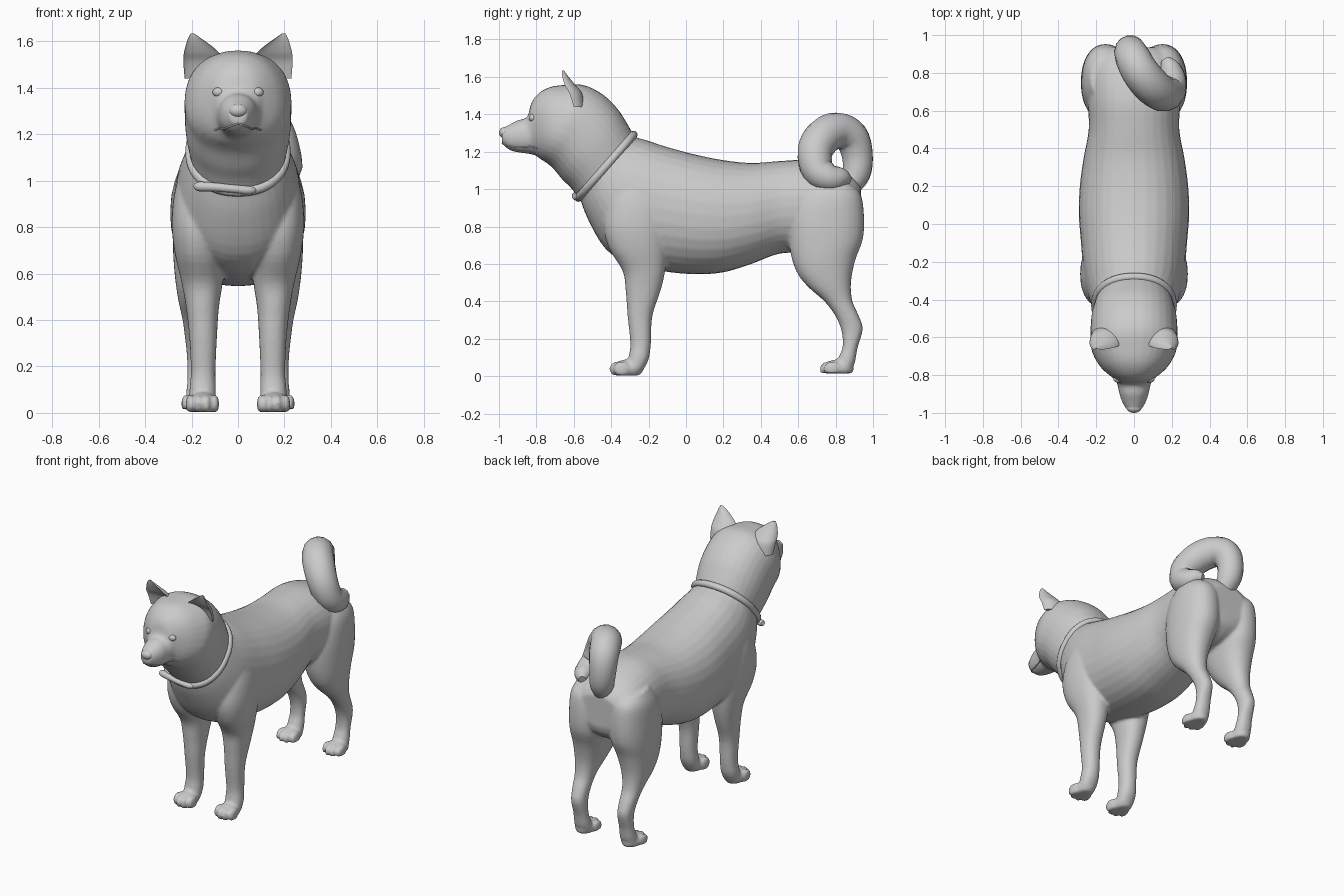
import bpy, bmesh, math
from mathutils import Vector, Matrix

if "Cube" in bpy.data.objects:
    bpy.data.objects.remove(bpy.data.objects["Cube"])

grey = bpy.data.materials.new("plain grey")
grey.diffuse_color = (0.6, 0.6, 0.6, 1)
grey.use_nodes = True
grey.node_tree.nodes["Principled BSDF"].inputs["Base Color"].default_value = grey.diffuse_color


def finish(name, me, angle=None):
    me.materials.clear()
    me.materials.append(grey)
    me.polygons.foreach_set("use_smooth", [True] * len(me.polygons))
    if angle:
        me.set_sharp_from_angle(angle=math.radians(angle))
    ob = bpy.data.objects.new(name, me)
    bpy.context.collection.objects.link(ob)
    return ob


def from_bm(name, bm, angle=None):
    bmesh.ops.recalc_face_normals(bm, faces=bm.faces)
    me = bpy.data.meshes.new(name)
    bm.to_mesh(me)
    bm.free()
    return finish(name, me, angle)


def evaluated(ob):
    deps = bpy.context.evaluated_depsgraph_get()
    return bpy.data.meshes.new_from_object(ob.evaluated_get(deps))


def spline(pts, n=4):
    """Catmull-Rom interpolation of rows of numbers."""
    out = []
    for i in range(len(pts) - 1):
        a, b, c, d = pts[max(i - 1, 0)], pts[i], pts[i + 1], pts[min(i + 2, len(pts) - 1)]
        for k in range(n):
            t = k / n
            out.append(tuple(0.5 * (2 * q + (r - p) * t + (2 * p - 5 * q + 4 * r - s) * t * t
                                    + (3 * q - p - 3 * r + s) * t ** 3)
                             for p, q, r, s in zip(a, b, c, d)))
    return out + [tuple(pts[-1])]


def power(v, e):
    return math.copysign(abs(v) ** (2 / e), v)


def loft(bm, rows, side=1, dish=1.0, e=2.2, n=32):
    """Skin rings; each row is (y1, z1, y2, z2, centre x, half width)."""
    rings = []
    for y1, z1, y2, z2, x, w in spline(rows):
        ring = []
        for k in range(n):
            t = 2 * math.pi * k / n
            c, s = power(math.cos(t), e), power(math.sin(t), e)
            if c < 0:
                c *= dish
            ring.append(bm.verts.new((side * (x + w * s), (y1 + y2) / 2 + (y1 - y2) / 2 * c,
                                      (z1 + z2) / 2 + (z1 - z2) / 2 * c)))
        rings.append(ring)
    for a, b in zip(rings, rings[1:]):
        for k in range(n):
            bm.faces.new((a[k], a[k - 1], b[k - 1], b[k]))
    bm.faces.new(rings[0])
    bm.faces.new(rings[-1])


def ball(bm, centre, radii, floor=None):
    m = Matrix.Translation(centre) @ Matrix.Diagonal((*radii, 1))
    res = bmesh.ops.create_uvsphere(bm, u_segments=20, v_segments=12, radius=1, matrix=m)
    if floor is not None:
        for v in res["verts"]:
            v.co.z = max(v.co.z, floor)


def tube(name, pts, cyclic=False, res=4):
    """Round tube through (x, y, z, radius) points."""
    cu = bpy.data.curves.new(name, "CURVE")
    cu.dimensions = "3D"
    cu.bevel_depth = 1.0
    cu.bevel_resolution = res
    cu.use_fill_caps = not cyclic
    sp = cu.splines.new("POLY")
    sp.points.add(len(pts) - 1)
    for p, (x, y, z, r) in zip(sp.points, pts):
        p.co = (x, y, z, 1)
        p.radius = r
    sp.use_cyclic_u = cyclic
    tmp = bpy.data.objects.new(name + " path", cu)
    bpy.context.collection.objects.link(tmp)
    me = evaluated(tmp)
    bpy.data.objects.remove(tmp)
    return finish(name, me)


# Torso, neck and head: top point, bottom point, centre x, half width
TRUNK = [
    (.935, 1.01, .935, .80, 0, .14), (.895, 1.06, .91, .74, 0, .205),
    (.80, 1.118, .82, .68, 0, .245), (.65, 1.155, .65, .66, 0, .245),
    (.50, 1.15, .50, .655, 0, .24), (.35, 1.14, .35, .60, 0, .267),
    (.20, 1.155, .20, .555, 0, .287), (.05, 1.185, .05, .545, 0, .292),
    (-.10, 1.225, -.12, .56, 0, .28), (-.20, 1.258, -.30, .60, 0, .268),
    (-.25, 1.272, -.43, .68, 0, .253), (-.275, 1.28, -.525, .84, 0, .228),
    (-.29, 1.295, -.57, .96, 0, .205)]
HEAD = [
    (-.275, 1.28, -.55, .92, 0, .20), (-.32, 1.36, -.61, 1.0, 0, .218),
    (-.37, 1.435, -.66, 1.05, 0, .228), (-.45, 1.51, -.71, 1.11, 0, .23),
    (-.55, 1.557, -.745, 1.14, 0, .228), (-.65, 1.557, -.77, 1.155, 0, .204),
    (-.73, 1.545, -.79, 1.17, 0, .172), (-.79, 1.51, -.805, 1.18, 0, .134),
    (-.827, 1.46, -.82, 1.185, 0, .102), (-.85, 1.385, -.85, 1.19, 0, .088),
    (-.90, 1.368, -.90, 1.197, 0, .077), (-.95, 1.342, -.945, 1.21, 0, .06),
    (-.985, 1.325, -.985, 1.245, 0, .037)]
# Legs: front point, back point, centre x, half width
FRONT_LEG = [
    (-.36, 1.06, -.15, 1.06, .17, .075), (-.42, .93, -.10, .93, .17, .107),
    (-.44, .80, -.09, .80, .171, .114), (-.41, .68, -.10, .68, .167, .104),
    (-.338, .56, -.11, .57, .155, .089), (-.322, .45, -.135, .46, .153, .071),
    (-.312, .32, -.18, .32, .15, .059), (-.298, .18, -.188, .17, .15, .053),
    (-.305, .11, -.20, .09, .152, .057), (-.32, .05, -.23, .03, .153, .055)]
HIND_LEG = [
    (.66, 1.05, .88, 1.03, .14, .09), (.59, .95, .935, .97, .15, .118),
    (.55, .82, .952, .85, .15, .13), (.555, .68, .945, .73, .153, .127),
    (.59, .56, .905, .62, .164, .108), (.65, .48, .882, .50, .174, .084),
    (.74, .40, .89, .40, .177, .062), (.80, .32, .925, .32, .175, .053),
    (.832, .24, .945, .25, .172, .048), (.838, .16, .917, .15, .17, .048),
    (.82, .11, .905, .08, .17, .052), (.80, .06, .89, .04, .17, .055)]

bm = bmesh.new()
loft(bm, TRUNK)
loft(bm, HEAD)
for side in (-1, 1):
    loft(bm, FRONT_LEG, side)
    loft(bm, HIND_LEG, side)
    # Paws: a pad and four toes
    for x, y, floor in ((.153, -.31, .003), (.172, .815, .015)):
        ball(bm, (side * x, y, .04), (.062, .083, .05), floor)
        for off, back in ((-.053, .022), (-.018, 0), (.018, 0), (.053, .022)):
            ball(bm, (side * (x + off), y - .055 + back, .038), (.019, .046, .042), floor)
body = from_bm("body", bm)
rem = body.modifiers.new("blend", "REMESH")
rem.mode = "VOXEL"
rem.voxel_size = 0.01
smo = body.modifiers.new("soften", "SMOOTH")
smo.factor = 0.5
smo.iterations = 4
skin = evaluated(body)
bpy.data.objects.remove(body)
body = finish("body", skin)
bpy.context.view_layer.update()

# Ears: dished cones, open to the front
EAR = [
    (-.54, 1.44, -.66, 1.44, .148, .082), (-.555, 1.51, -.69, 1.51, .151, .084),
    (-.585, 1.55, -.705, 1.55, .157, .076), (-.615, 1.585, -.70, 1.585, .172, .052),
    (-.637, 1.613, -.69, 1.613, .187, .028), (-.652, 1.633, -.674, 1.633, .196, .008)]
for side, word in ((-1, "right"), (1, "left")):
    bm = bmesh.new()
    loft(bm, EAR, side, dish=-0.3, e=2.0)
    from_bm(word + "_ear", bm, 50)
    # Eyes, set on the face surface
    hit, loc, nor, idx = body.ray_cast(Vector((side * .088, -2, 1.383)), Vector((0, 1, 0)))
    if not hit:
        loc = Vector((side * .088, -.81, 1.383))
    bm = bmesh.new()
    ball(bm, loc - nor * .010, (.027, .020, .021))
    from_bm(word + "_eye", bm)

# Nose
bm = bmesh.new()
ball(bm, (0, -.972, 1.302), (.04, .028, .029))
from_bm("nose", bm)

# Mouth line, laid on the muzzle
half = [(.09, -.775, 1.228), (.085, -.84, 1.218), (.068, -.90, 1.215), (.045, -.95, 1.228)]
lips = [(-x, y, z) for x, y, z in half] + [(0, -.99, 1.24)] + half[::-1]
line = []
for p in spline(lips):
    hit, loc, nor, idx = body.closest_point_on_mesh(Vector(p))
    line.append((*(loc if hit else p), .004))
tube("mouth", line, res=2)

# Collar: tilted ring around the neck
ring = []
for k in range(64):
    t = 2 * math.pi * k / 64
    c, s = power(math.cos(t), 2.2), power(math.sin(t), 2.2)
    ring.append((.205 * s, -.428 + .147 * c, 1.122 + .168 * c, .022))
tube("collar", ring, cyclic=True)

# Strap end hanging at the front of the collar
tube("collar_strap", spline([
    (-.185, -.555, .978, .012), (-.165, -.565, .975, .021), (-.10, -.582, .972, .019),
    (-.02, -.592, .965, .018), (.05, -.588, .958, .018), (.075, -.575, .962, .01)]))

# Curled tail
tube("tail", spline([
    (.01, .86, 1.0, .055), (-.01, .91, 1.08, .075), (-.02, .916, 1.18, .084),
    (-.008, .885, 1.275, .093), (.03, .81, 1.312, .098), (.09, .735, 1.28, .10),
    (.15, .69, 1.20, .095), (.187, .705, 1.10, .087), (.20, .77, 1.06, .076),
    (.188, .83, 1.06, .055), (.165, .87, 1.05, .025)]), res=5)
